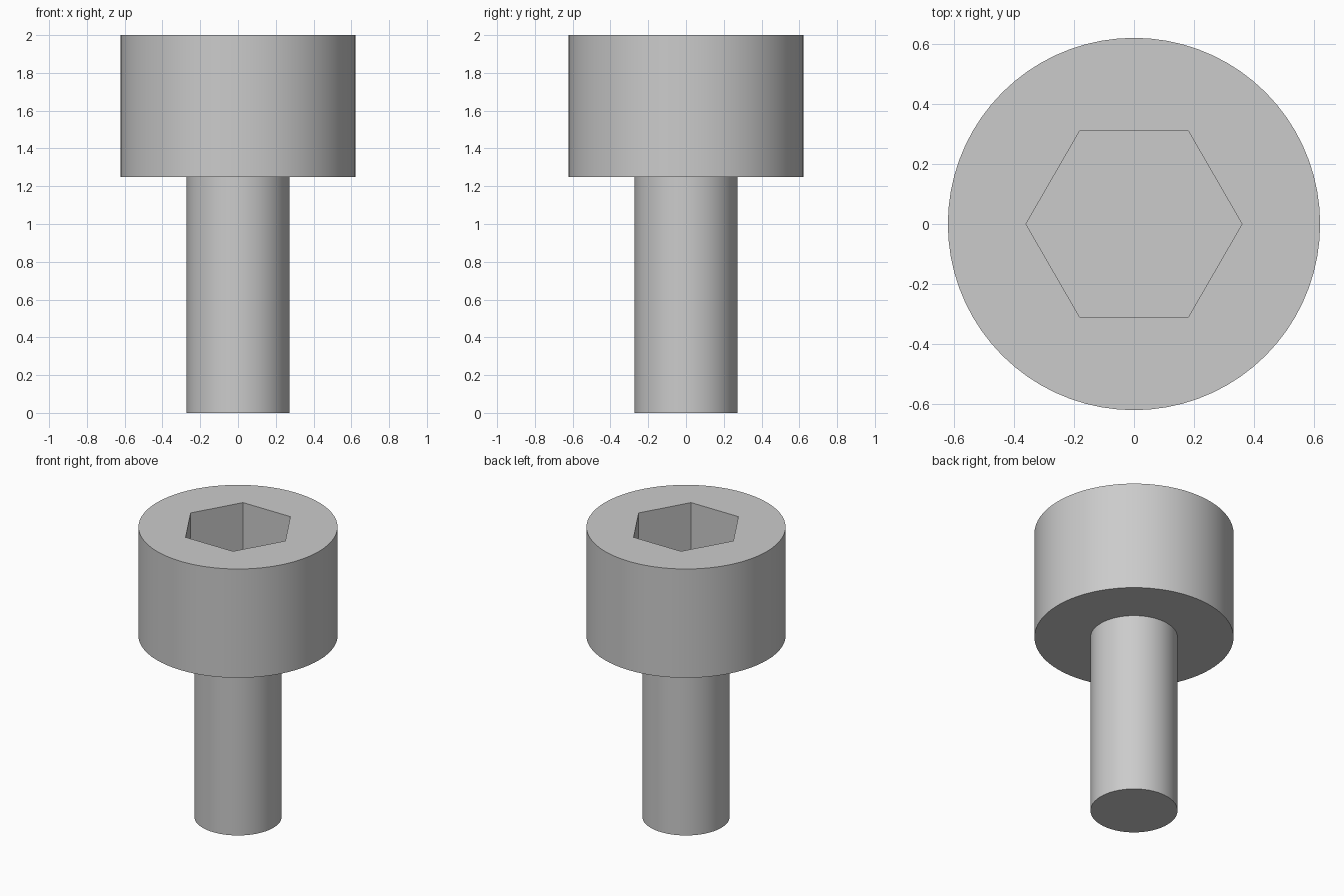
import bpy
import bmesh
import math

cube = bpy.data.objects.get("Cube")
if cube:
    bpy.data.objects.remove(cube, do_unlink=True)

HEAD_RADIUS, SHANK_RADIUS = 0.622, 0.272
TOP, SHOULDER = 2.0, 1.25
SOCKET_RADIUS, SOCKET_DEPTH = 0.361, 0.4
SIDES = 72

steel = bpy.data.materials.new("grey_steel")
steel.use_nodes = True
colour = (0.6, 0.6, 0.6, 1)
steel.diffuse_color = colour
steel.node_tree.nodes["Principled BSDF"].inputs["Base Color"].default_value = colour


def ring(bm, radius, z, sides):
    """A closed loop of vertices with one corner on +x."""
    step = math.tau / sides
    return [bm.verts.new((radius * math.cos(i * step), radius * math.sin(i * step), z))
            for i in range(sides)]


def edges_of(bm, loop):
    return [bm.edges.get((a, b)) or bm.edges.new((a, b))
            for a, b in zip(loop, loop[1:] + loop[:1])]


def join(bm, lower, upper):
    """Wall of quads between two equal loops."""
    for i in range(len(lower)):
        j = (i + 1) % len(lower)
        bm.faces.new((lower[i], lower[j], upper[j], upper[i]))


# Bolt body: shank, shoulder and head wall
bm = bmesh.new()
profile = [(SHANK_RADIUS, 0), (SHANK_RADIUS, SHOULDER),
           (HEAD_RADIUS, SHOULDER), (HEAD_RADIUS, TOP)]
rings = [ring(bm, r, z, SIDES) for r, z in profile]
bm.faces.new(rings[0])
for lower, upper in zip(rings, rings[1:]):
    join(bm, lower, upper)

# Hexagonal socket sunk into the head
mouth = ring(bm, SOCKET_RADIUS, TOP, 6)
floor = ring(bm, SOCKET_RADIUS, TOP - SOCKET_DEPTH, 6)
join(bm, mouth, floor)
bm.faces.new(floor)

# Flat top face around the socket: one sector per socket side
per_side = SIDES // 6
rim = rings[-1]
for k in range(6):
    arc = [rim[(k * per_side + i) % SIDES] for i in range(per_side + 1)]
    bm.faces.new(arc + [mouth[(k + 1) % 6], mouth[k]])

bmesh.ops.recalc_face_normals(bm, faces=bm.faces)
mesh = bpy.data.meshes.new("socket_head_bolt")
bm.to_mesh(mesh)
bm.free()
mesh.materials.append(steel)

bolt = bpy.data.objects.new("socket_head_bolt", mesh)
bpy.context.collection.objects.link(bolt)
bpy.ops.object.select_all(action="DESELECT")
bolt.select_set(True)
bpy.context.view_layer.objects.active = bolt
bpy.ops.object.shade_smooth_by_angle(angle=math.radians(30))
